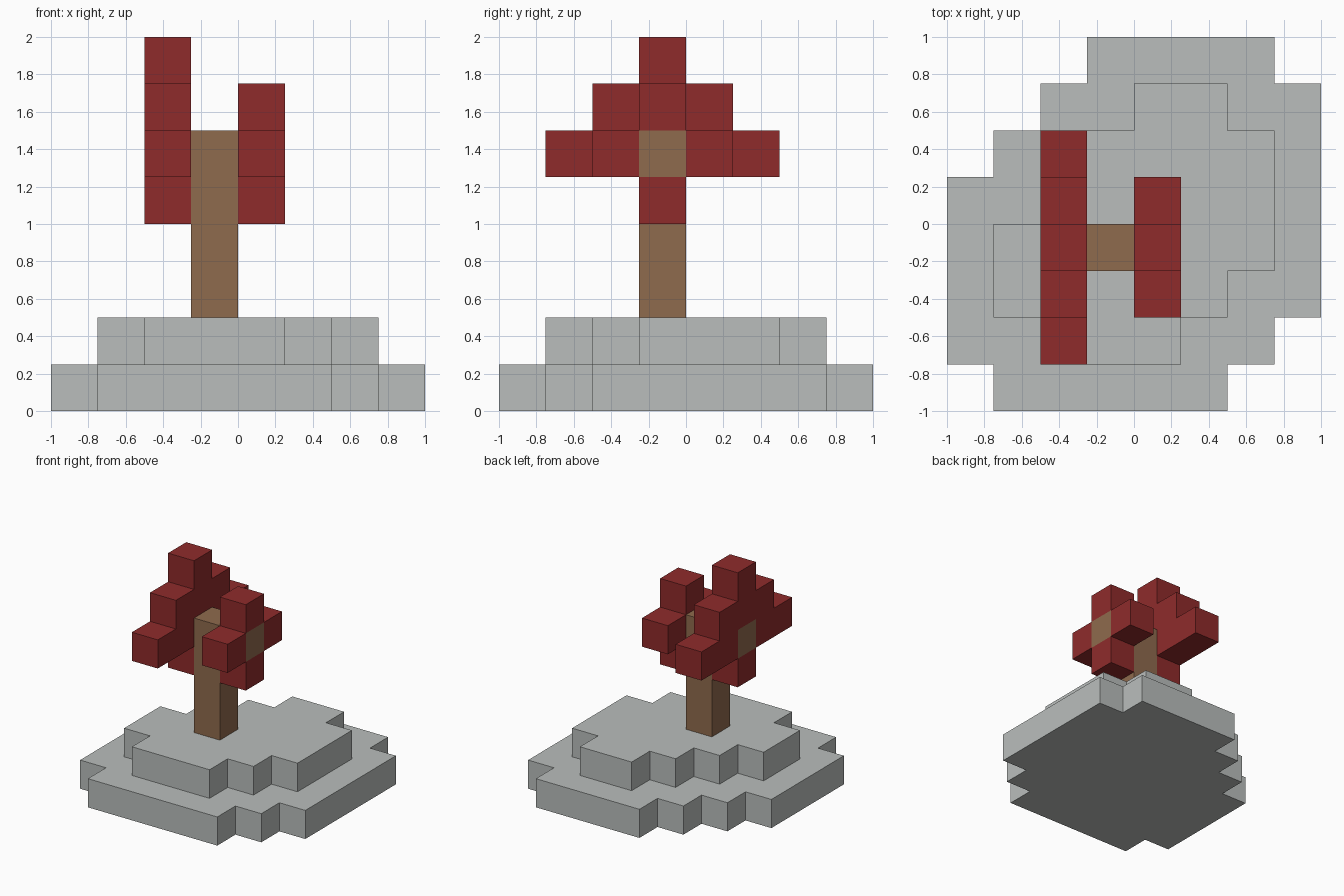
import bpy
import bmesh
from mathutils import Vector

U = 0.25  # edge length of one block

cube = bpy.data.objects.get("Cube")
if cube:
    bpy.data.objects.remove(cube, do_unlink=True)


def material(name, rgb):
    mat = bpy.data.materials.new(name)
    mat.use_nodes = True
    mat.diffuse_color = (*rgb, 1)
    mat.node_tree.nodes["Principled BSDF"].inputs["Base Color"].default_value = (*rgb, 1)
    return mat


stone = material("stone grey", (0.49, 0.515, 0.505))
wood = material("wood brown", (0.275, 0.145, 0.075))
leaf = material("leaf red", (0.275, 0.024, 0.024))


def slab(name, mat, rows, first, place, direction, hole=None):
    """Weld rows of block-sized squares into a sheet and extrude it into a solid."""
    bm = bmesh.new()
    for r, (start, end) in enumerate(rows, first):
        for c in range(start, end):
            if (c, r) != hole:
                corners = ((c, r), (c + 1, r), (c + 1, r + 1), (c, r + 1))
                bm.faces.new([bm.verts.new(Vector(place(*p)) * U) for p in corners])
    bmesh.ops.remove_doubles(bm, verts=bm.verts[:], dist=0.001)
    if hole is None:
        bmesh.ops.dissolve_limit(bm, angle_limit=0.01, verts=bm.verts[:], edges=bm.edges[:])
    sheet = bm.faces[:]
    grown = bmesh.ops.extrude_face_region(bm, geom=sheet, use_keep_orig=True)
    moved = [g for g in grown["geom"] if isinstance(g, bmesh.types.BMVert)]
    bmesh.ops.translate(bm, verts=moved, vec=Vector(direction) * U)
    bmesh.ops.recalc_face_normals(bm, faces=bm.faces[:])
    mesh = bpy.data.meshes.new(name)
    bm.to_mesh(mesh)
    bm.free()
    mesh.materials.append(mat)
    obj = bpy.data.objects.new(name, mesh)
    bpy.context.collection.objects.link(obj)


def layer(name, mat, rows, first, bottom, height=1):
    """Horizontal slab; rows run front to back, spans along x."""
    slab(name, mat, rows, first, lambda x, y: (x, y, bottom), (0, 0, height))


def crown(name, rows, left):
    """Upright leaf slab; rows run upward, spans along y, open around the branch."""
    slab(name, leaf, rows, 4, lambda y, z: (left, y, z), (1, 0, 0), hole=(-1, 5))


# Stepped stone mound
layer("lower_stone_step", stone,
      [(-3, 2), (-4, 3), (-4, 4), (-4, 4), (-4, 4), (-3, 4), (-2, 4), (-1, 3)], -4, 0)
layer("upper_stone_step", stone,
      [(-2, 1), (-3, 2), (-3, 3), (-2, 3), (-1, 3), (0, 2)], -3, 1)

# Trunk and the two branch stubs
layer("trunk", wood, [(-1, 0)], -1, 2, 4)
layer("right_branch", wood, [(-2, -1)], -1, 5)
layer("left_branch", wood, [(0, 1)], -1, 5)

# Leaf clusters around the branches
crown("right_leaves", [(-1, 0), (-3, 2), (-2, 1), (-1, 0)], -2)
crown("left_leaves", [(-1, 0), (-2, 1), (-1, 0)], 0)
